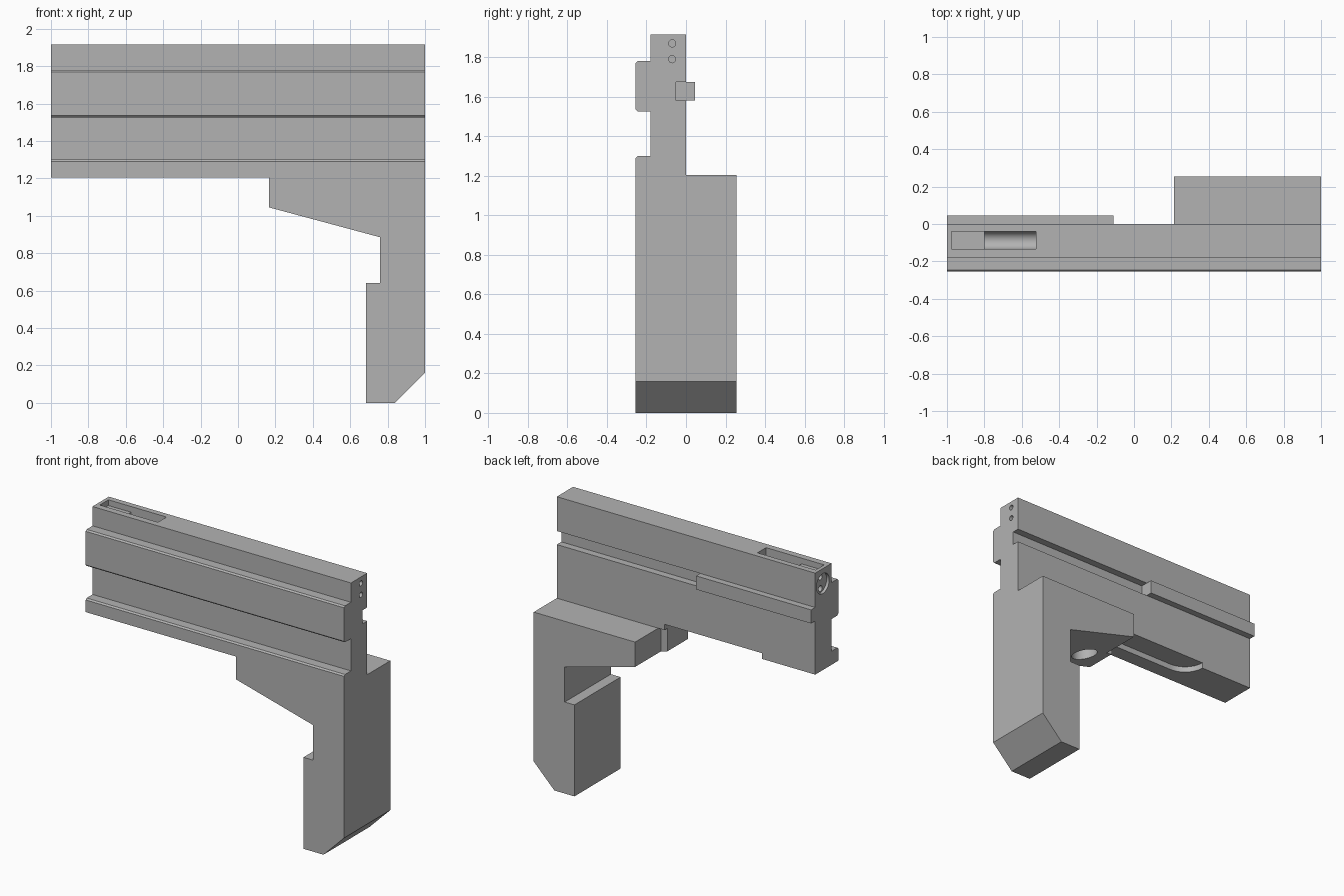
import bpy, bmesh
from math import radians
from mathutils import Matrix, Vector

cube = bpy.data.objects.get("Cube")
if cube:
    bpy.data.objects.remove(cube, do_unlink=True)

GREY = (0.45, 0.45, 0.45, 1)
mat = bpy.data.materials.new("matte_grey")
mat.use_nodes = True
mat.diffuse_color = GREY
mat.node_tree.nodes["Principled BSDF"].inputs["Base Color"].default_value = GREY


def make(name, bm):
    bmesh.ops.recalc_face_normals(bm, faces=bm.faces)
    mesh = bpy.data.meshes.new(name)
    bm.to_mesh(mesh)
    bm.free()
    mesh.materials.append(mat)
    ob = bpy.data.objects.new(name, mesh)
    bpy.context.collection.objects.link(ob)
    return ob


def extrude(name, points, direction):
    bm = bmesh.new()
    face = bm.faces.new([bm.verts.new(p) for p in points])
    new = bmesh.ops.extrude_face_region(bm, geom=[face])["geom"]
    verts = [g for g in new if isinstance(g, bmesh.types.BMVert)]
    bmesh.ops.translate(bm, verts=verts, vec=direction)
    return make(name, bm)


def box(name, x, y, z):
    points = [(x[0], y[0], z[0]), (x[1], y[0], z[0]), (x[1], y[1], z[0]), (x[0], y[1], z[0])]
    return extrude(name, points, (0, 0, z[1] - z[0]))


def rod(name, start, end, radius):
    start, end = Vector(start), Vector(end)
    axis = end - start
    spin = axis.to_track_quat('Z', 'Y').to_matrix().to_4x4()
    bm = bmesh.new()
    bmesh.ops.create_cone(bm, cap_ends=True, segments=40, radius1=radius, radius2=radius,
                          depth=axis.length, matrix=Matrix.Translation((start + end) / 2) @ spin)
    return make(name, bm)


def combine(target, tool, operation='DIFFERENCE'):
    mod = target.modifiers.new("combine", 'BOOLEAN')
    mod.operation, mod.solver, mod.object = operation, 'EXACT', tool
    bpy.context.view_layer.update()
    graph = bpy.context.evaluated_depsgraph_get()
    mesh = bpy.data.meshes.new_from_object(target.evaluated_get(graph))
    target.modifiers.clear()
    target.data = mesh
    bpy.data.objects.remove(tool, do_unlink=True)


# Upper body: cross-section with two front rails and a rear groove
B, F, R, C = 0.0, -0.18, -0.255, 0.01
section = [(B, 1.205), (B, 1.58), (-0.05, 1.58), (-0.05, 1.675), (B, 1.675), (B, 1.915),
           (F, 1.915), (F, 1.78), (R + C, 1.78), (R, 1.78 - C), (R, 1.525 + C), (R + C, 1.525),
           (F, 1.525), (F, 1.3), (R + C, 1.3), (R, 1.3 - C), (R, 1.205)]
body = extrude("body_and_grip", [(-1, y, z) for y, z in section], (2, 0, 0))

# Grip with its sloped nose and chamfered foot
outline = [(0.165, 1.205), (0.165, 1.045), (0.76, 0.885), (0.76, 0.64), (0.685, 0.64),
           (0.685, 0), (0.84, 0), (1, 0.16), (1, 1.205)]
grip = extrude("grip", [(x, R, z) for x, z in outline], (0, -2 * R, 0))
combine(grip, box("nose_step", (0.1, 0.215), (-0.03, 0.4), (0.9, 1.3)))
combine(body, grip, 'UNION')

# Underside recess, open at the back with a rounded end
combine(body, box("recess", (-0.44, 0.165), (-0.15, 0.1), (1.1, 1.245)))
combine(body, rod("recess_end", (-0.44, 0, 1.1), (-0.44, 0, 1.245), 0.15))

# Vertical hole in the sloped nose
combine(body, rod("nose_hole", (0.36, -0.08, 0.8), (0.36, -0.08, 1.15), 0.085))

# Top slot: shallow front part, round-bottomed chamber behind
combine(body, box("slot", (-0.975, -0.525), (-0.135, -0.04), (1.875, 2)))
combine(body, box("chamber_mouth", (-0.8, -0.525), (-0.135, -0.04), (1.83, 2)))
combine(body, rod("chamber", (-0.8, -0.0875, 1.83), (-0.525, -0.0875, 1.83), 0.0475))

# Round end recess and the pairs of small bores
combine(body, rod("end_recess", (-1.1, -0.085, 1.81), (-0.98, -0.085, 1.81), 0.07))
for z in (1.87, 1.79):
    combine(body, rod("rear_bore", (0.9, -0.07, z), (1.1, -0.07, z), 0.018))
    combine(body, rod("end_bore", (-1.1, -0.085, z - 0.02), (-0.9, -0.085, z - 0.02), 0.02))

# Merge flat regions left by the joins
bm = bmesh.new()
bm.from_mesh(body.data)
bmesh.ops.dissolve_limit(bm, angle_limit=radians(0.5), verts=bm.verts, edges=bm.edges)
bm.to_mesh(body.data)
bm.free()

# Sliding bar in the rear groove
box("slider_bar", (-1, -0.11), (-0.05, 0.045), (1.58, 1.675))

# Smooth the round walls, keep edges sharp
bpy.ops.object.select_all(action='DESELECT')
body.select_set(True)
bpy.context.view_layer.objects.active = body
bpy.ops.object.shade_smooth_by_angle(angle=radians(25))
